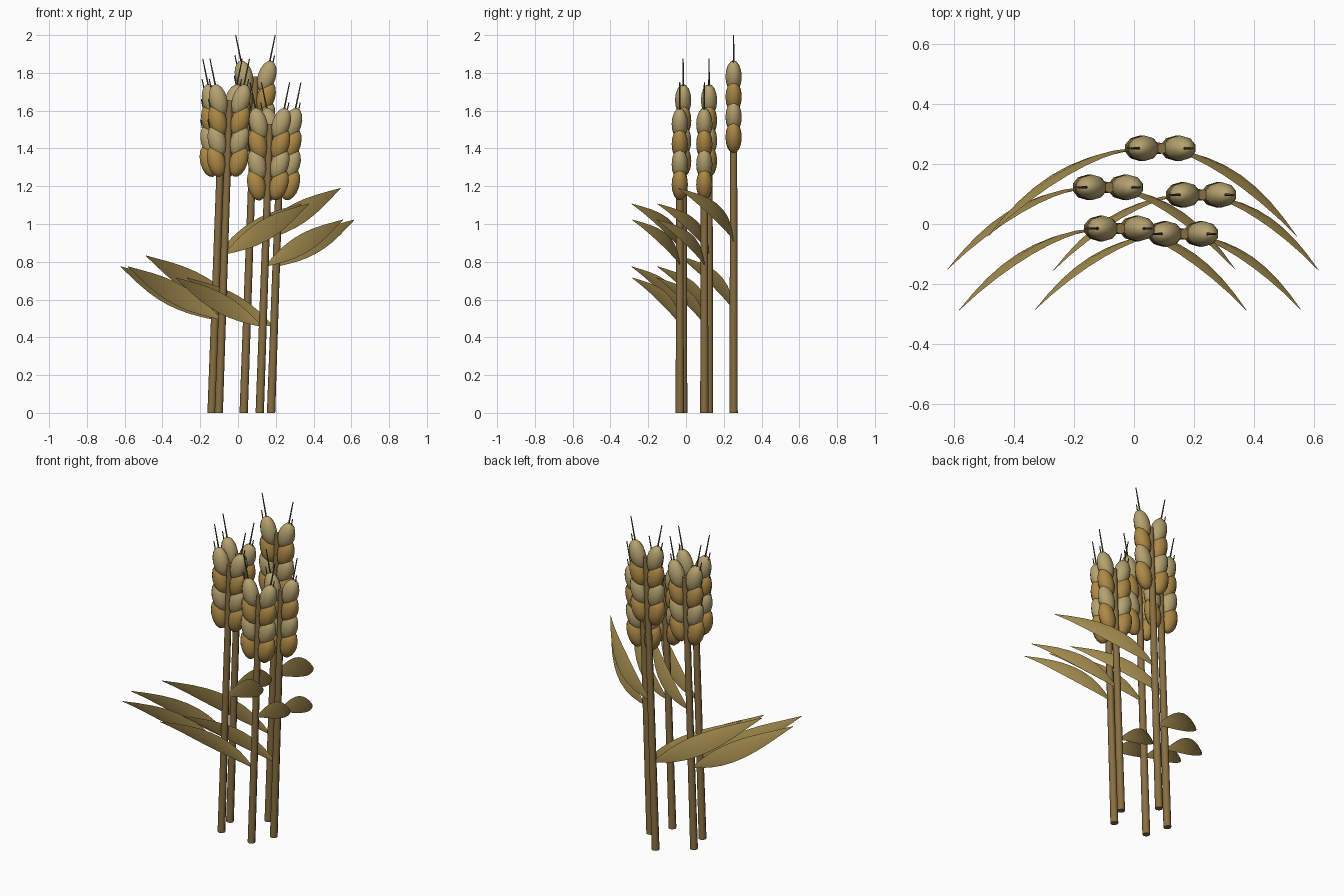
import bpy, bmesh, math
from mathutils import Matrix, Vector

if "Cube" in bpy.data.objects:
    bpy.data.objects.remove(bpy.data.objects["Cube"])

LEAN = 0.035  # sideways drift of each stalk per unit height


def material(name, rgb):
    m = bpy.data.materials.new(name)
    m.diffuse_color = (*rgb, 1)
    m.use_nodes = True
    m.node_tree.nodes["Principled BSDF"].inputs["Base Color"].default_value = m.diffuse_color
    return m


STEM = material("stem_brown", (0.25, 0.16, 0.055))
LEAF = material("leaf_olive", (0.38, 0.27, 0.08))
DARK = material("grain_gold", (0.42, 0.25, 0.06))
PALE = material("grain_pale", (0.46, 0.36, 0.16))
AWN = material("awn_dark", (0.12, 0.10, 0.05))


def finish(bm, name, mats, angle=60):
    bmesh.ops.recalc_face_normals(bm, faces=bm.faces)
    me = bpy.data.meshes.new(name)
    bm.to_mesh(me)
    bm.free()
    for m in mats:
        me.materials.append(m)
    ob = bpy.data.objects.new(name, me)
    bpy.context.collection.objects.link(ob)
    bpy.ops.object.select_all(action='DESELECT')
    ob.select_set(True)
    bpy.context.view_layer.objects.active = ob
    bpy.ops.object.shade_smooth_by_angle(angle=math.radians(angle))
    return ob


def rod(bm, a, b, r1, r2, sides):
    a, b = Vector(a), Vector(b)
    d = b - a
    rot = d.to_track_quat('Z', 'Y').to_matrix().to_4x4()
    bmesh.ops.create_cone(bm, cap_ends=True, segments=sides, radius1=r1, radius2=r2,
                          depth=d.length, matrix=Matrix.Translation((a + b) / 2) @ rot)


def leaf(name, x, y, z, dx, dy, dz, half_width):
    """Pointed blade, lens-shaped in section, curving forward along its length."""
    bm = bmesh.new()
    n = 9
    length = math.hypot(dx, dz)
    side = Vector((-dz / length, 0, dx / length))
    rings = []
    for i in range(n + 1):
        t = i / n
        c = Vector((x + dx * t, y + dy * t * t, z + dz * t))
        w = half_width * max(math.sin(math.pi * t ** 0.95), 0.03)
        th = 0.16 * w
        rings.append([bm.verts.new(c + o) for o in
                      (side * w, Vector((0, -th, 0)), -side * w, Vector((0, th, 0)))])
    for a, b in zip(rings, rings[1:]):
        for k in range(4):
            j = (k + 1) % 4
            bm.faces.new((a[k], a[j], b[j], b[k]))
    bm.faces.new(rings[0])
    bm.faces.new(rings[-1])
    finish(bm, name, [LEAF], 40)


def stalk(i, x0, y, top, s):
    at = lambda z: x0 + LEAN * z
    # stem, running up through the head
    bm = bmesh.new()
    rod(bm, (x0, y, 0), (at(top), y, top), 0.022, 0.018, 8)
    finish(bm, f"stem_{i}", [STEM])

    # head: four pairs of grains, alternately gold and pale, each with an awn
    grains, awns = bmesh.new(), bmesh.new()
    for row in range(4):
        z = top - 0.107 * (3 - row)
        for sx in (-1, 1):
            c = Vector((at(z) + sx * 0.06, y, z))
            tilt = sx * math.radians(15) + LEAN
            m = Matrix.Translation(c) @ Matrix.Rotation(tilt, 4, 'Y')
            before = set(grains.faces)
            bmesh.ops.create_uvsphere(grains, u_segments=10, v_segments=8, radius=1,
                                      matrix=m @ Matrix.Diagonal((0.05, 0.043, 0.087, 1)))
            for f in set(grains.faces) - before:
                f.material_index = row % 2
            awn_dir = Vector((sx * 0.045, 0, 0.22))
            rod(awns, c + awn_dir * 0.3, c + awn_dir, 0.005, 0.003, 5)
    finish(grains, f"grains_{i}", [DARK, PALE])
    finish(awns, f"awns_{i}", [AWN])

    # one low leaf to the left, one higher leaf to the right
    zl, zr = 0.455 * s, 0.775 * s
    leaf(f"left_leaf_{i}", at(zl), y, zl, -0.46 * s, -0.252 * s, 0.26 * s, 0.05 * s)
    leaf(f"right_leaf_{i}", at(zr), y, zr, 0.413 * s, -0.252 * s, 0.247 * s, 0.05 * s)


# stalks: base x, base y, height of the top grains, leaf scale
for i, spec in enumerate([
        (0.030, 0.252, 1.780, 1.163),
        (-0.140, 0.122, 1.655, 1.083),
        (0.175, 0.097, 1.530, 1.0),
        (-0.102, -0.015, 1.655, 1.083),
        (0.115, -0.033, 1.530, 1.0)], 1):
    stalk(i, *spec)
